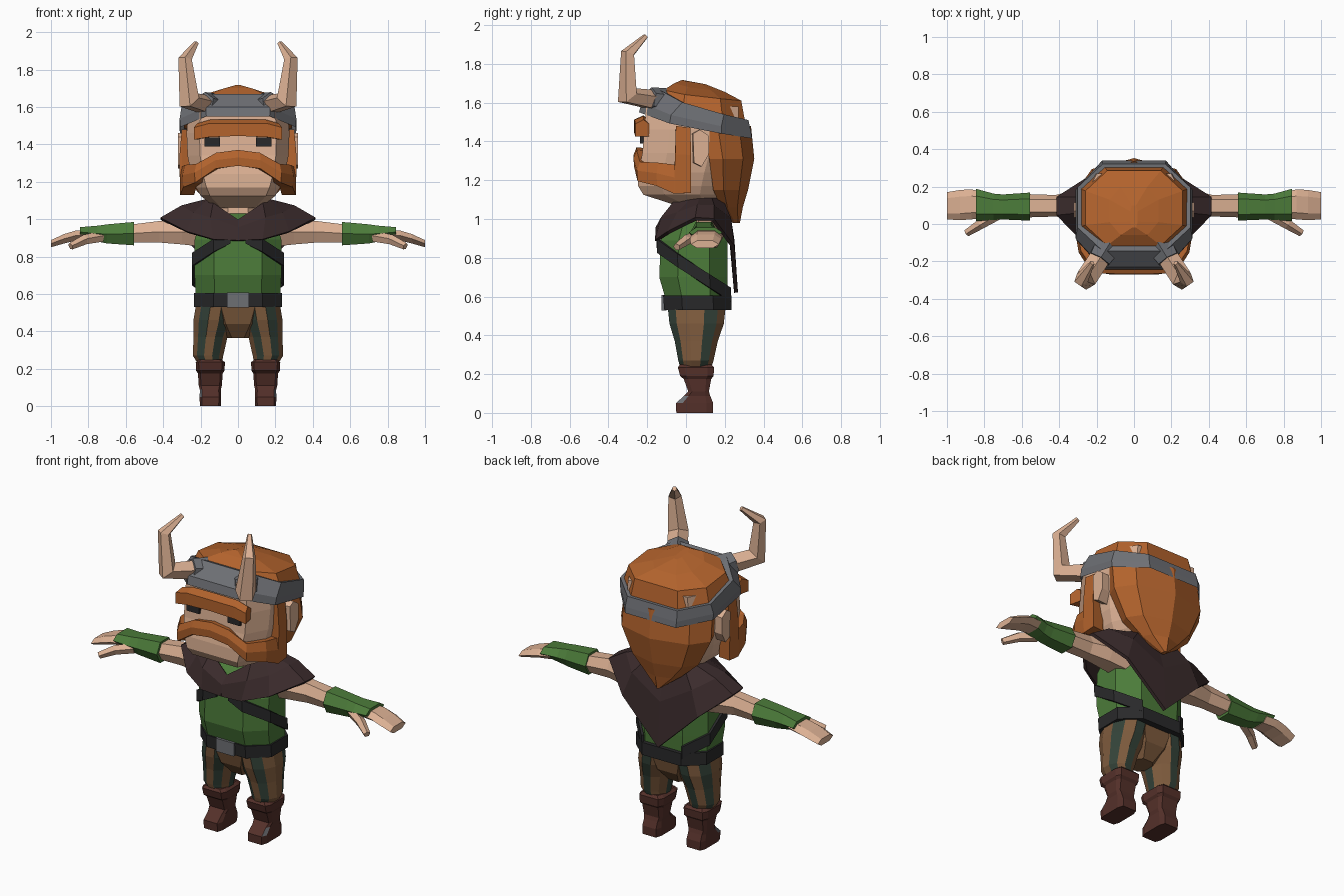
import bpy, bmesh, math
from mathutils import Vector

# Flat colours
COLOURS = {
    "orange_hair": (0.45, 0.125, 0.026), "skin": (0.72, 0.44, 0.295),
    "grey_metal": (0.155, 0.16, 0.175), "dark_green": (0.034, 0.056, 0.041),
    "pants_brown": (0.21, 0.105, 0.047), "tunic_green": (0.072, 0.2, 0.042),
    "black_leather": (0.022, 0.022, 0.023), "scarf_brown": (0.043, 0.024, 0.025),
    "boot_brown": (0.09, 0.03, 0.023),
}
MATS = {}
for key, col in COLOURS.items():
    MATS[key] = bpy.data.materials.new(key)
    MATS[key].diffuse_color = (*col, 1)


def loft(name, rings, mats, caps=(True, True), closed=True, mirror=False, rule=None, thick=0):
    """Skin consecutive rings of points; rule(face, column, row) picks the material slot."""
    bm = bmesh.new()
    vs = [[bm.verts.new(p) for p in r] for r in rings]
    n = len(vs[0])
    for r in range(len(vs) - 1):
        for i in range(n if closed else n - 1):
            j = (i + 1) % n
            f = bm.faces.new((vs[r][i], vs[r][j], vs[r + 1][j], vs[r + 1][i]))
            if rule:
                f.material_index = rule(f, i, r)
    if closed and caps[0]:
        bm.faces.new(vs[0])
    if closed and caps[1]:
        bm.faces.new(vs[-1])
    bmesh.ops.recalc_face_normals(bm, faces=bm.faces)
    me = bpy.data.meshes.new(name)
    bm.to_mesh(me)
    bm.free()
    for m in mats.split():
        me.materials.append(MATS[m])
    ob = bpy.data.objects.new(name, me)
    bpy.context.collection.objects.link(ob)
    if thick:
        s = ob.modifiers.new("Thickness", "SOLIDIFY")
        s.thickness, s.offset = thick, 0
    if mirror:
        ob.modifiers.new("Mirror", "MIRROR")
    return ob


def octo(rx, yf, yb, zf, zb=None, cx=0, kx=0.55, ky=0.27):
    """Chamfered rectangle seen from above; height runs from zf in front to zb behind."""
    d, zb = yb - yf, zf if zb is None else zb
    pts = [(kx, yf), (1, yf + ky * d), (1, yb - ky * d), (kx, yb)]
    pts += [(-x, y) for x, y in reversed(pts)]
    return [(cx + x * rx, y, zf + (zb - zf) * ((y - yf) / d) ** 0.65) for x, y in pts]


def oval(cx, rx, yf, yb, z, n=12):
    a = [2 * math.pi * (i + 0.5) / n for i in range(n)]
    return [(cx + rx * math.cos(t), (yf + yb) / 2 + (yb - yf) / 2 * math.sin(t), z) for t in a]


def limb(x, y0, y1, z0, z1):
    """Six-sided cross-section facing along x."""
    m, h = (y0 + y1) / 2, (y1 - y0) * 0.28
    zm = (z0 + z1) / 2
    return [(x, y0, zm), (x, m - h, z1), (x, m + h, z1), (x, y1, zm), (x, m + h, z0), (x, m - h, z0)]


def tube(name, pts, radii, mat, sides=5):
    pts = [Vector(p) for p in pts]
    rings = []
    for i, p in enumerate(pts):
        t = (pts[min(i + 1, len(pts) - 1)] - pts[max(i - 1, 0)]).normalized()
        u = t.cross(Vector((0.8, 0.6, 0))).normalized()
        v = t.cross(u)
        a = [2 * math.pi * k / sides for k in range(sides)]
        rings.append([p + radii[i] * (math.cos(k) * u + math.sin(k) * v) for k in a])
    return loft(name, rings, mat, mirror=True)


def box(name, x0, x1, y0, y1, z0, z1, mat, mirror=False):
    ring = lambda z: [(x0, y0, z), (x1, y0, z), (x1, y1, z), (x0, y1, z)]
    return loft(name, [ring(z0), ring(z1)], mat, mirror=mirror)


# Torso, belt and buckle
loft("tunic", [octo(*r) for r in (
    (0.225, -0.10, 0.21, 0.57), (0.232, -0.138, 0.215, 0.70), (0.232, -0.13, 0.215, 0.89),
    (0.2, -0.09, 0.2, 0.99), (0.12, -0.03, 0.17, 1.03))], "tunic_green")
loft("belt", [octo(0.236, -0.112, 0.235, 0.53), octo(0.236, -0.118, 0.235, 0.605)], "black_leather")
box("buckle", -0.06, 0.06, -0.126, -0.1, 0.528, 0.607, "grey_metal")

# Straps running from the chest around the sides to the back
strap = [(0.04, -0.145, 0.905), (0.128, -0.143, 0.86), (0.24, -0.04, 0.785),
         (0.24, 0.12, 0.68), (0.13, 0.228, 0.61)]
loft("strap", [[(x, y, z - 0.035), (x, y, z + 0.035)] for x, y, z in strap],
     "black_leather", closed=False, mirror=True, thick=0.014)

# Striped trousers
loft("trouser_leg", [oval(*r) for r in (
    (0.115, 0.112, -0.1, 0.21, 0.55), (0.13, 0.112, -0.09, 0.2, 0.46),
    (0.147, 0.094, -0.062, 0.168, 0.37), (0.16, 0.084, -0.043, 0.145, 0.27),
    (0.15, 0.066, -0.03, 0.13, 0.225))], "pants_brown dark_green", mirror=True,
    rule=lambda f, i, r: int(i in (0, 2, 5, 7, 9)))
loft("trouser_seat", [octo(0.06, -0.01, 0.12, 0.365), octo(0.12, -0.07, 0.18, 0.44),
                      octo(0.17, -0.095, 0.2, 0.54)], "pants_brown")

# Boots with a metal toe plate
loft("boot", [octo(rx, yf, yb, z, cx=0.148, kx=0.8, ky=0.18) for rx, yf, yb, z in (
    (0.056, -0.05, 0.14, 0), (0.057, -0.052, 0.14, 0.05), (0.056, -0.01, 0.125, 0.088),
    (0.062, 0.012, 0.118, 0.11), (0.066, -0.012, 0.13, 0.175), (0.076, -0.03, 0.142, 0.19),
    (0.078, -0.042, 0.145, 0.235), (0.06, -0.03, 0.13, 0.25))],
    "boot_brown grey_metal scarf_brown", mirror=True,
    rule=lambda f, i, r: 1 if r == 1 and i == 0 else 0)

# Arms, bracers, hands and thumbs
loft("arm", [limb(*r) for r in (
    (0.17, 0.02, 0.2, 0.85, 1.0), (0.3, 0.025, 0.185, 0.865, 1.0),
    (0.42, 0.04, 0.155, 0.875, 0.99), (0.58, 0.035, 0.16, 0.875, 0.97))], "skin", mirror=True)
loft("bracer", [limb(*r) for r in (
    (0.555, 0.018, 0.168, 0.86, 0.985), (0.7, 0.024, 0.158, 0.87, 0.972),
    (0.75, 0.022, 0.162, 0.88, 0.965), (0.845, 0.015, 0.188, 0.905, 0.957))],
    "tunic_green", mirror=True)
loft("hand", [limb(*r) for r in (
    (0.8, 0.03, 0.17, 0.89, 0.945), (0.87, 0.025, 0.185, 0.885, 0.938),
    (0.93, 0.02, 0.182, 0.87, 0.92), (1.0, 0.025, 0.17, 0.85, 0.888))], "skin", mirror=True)
tube("thumb", [(0.73, 0.05, 0.905), (0.82, 0.0, 0.89), (0.895, -0.048, 0.855)],
     (0.03, 0.028, 0.02), "skin")

# Neck and pointed shoulder scarf: (neckline, hem) pairs from front centre to back centre
loft("neck", [octo(0.1, -0.03, 0.15, 0.97), octo(0.095, -0.02, 0.14, 1.12)], "skin")
scarf = [((0, -0.1, 0.99), (0, -0.15, 0.885)), ((0.13, -0.06, 1.08), (0.13, -0.15, 0.89)),
         ((0.165, 0.02, 1.09), (0.27, -0.09, 0.93)), ((0.16, 0.07, 1.1), (0.41, 0.05, 1.0)),
         ((0.16, 0.13, 1.1), (0.41, 0.14, 0.995)), ((0.12, 0.18, 1.1), (0.25, 0.24, 0.86)),
         ((0, 0.18, 1.09), (0, 0.258, 0.62))]
rows = []
for top, hem in scarf:
    a, b = Vector(top), Vector(hem)
    mid = a.lerp(b, 0.45)
    out = Vector((mid.x, mid.y - 0.06, 0)).normalized() * 0.025
    rows.append([a, mid + out + Vector((0, 0, 0.01)), b])
loft("scarf", rows, "scarf_brown", closed=False, mirror=True, thick=0.02)

# Head and ears
loft("head", [octo(*r, kx=0.75) for r in (
    (0.12, -0.02, 0.15, 1.06), (0.2, -0.22, 0.18, 1.125), (0.225, -0.247, 0.2, 1.17),
    (0.25, -0.245, 0.22, 1.24), (0.27, -0.225, 0.25, 1.34), (0.275, -0.215, 0.27, 1.46),
    (0.265, -0.205, 0.27, 1.58))], "skin")
ear = [(0.03, 1.44), (0.065, 1.46), (0.11, 1.43), (0.11, 1.33), (0.075, 1.27), (0.035, 1.29)]
loft("ear", [[(0.25, y, z) for y, z in ear], [(0.322, y + 0.006, z) for y, z in ear]],
     "skin", mirror=True)

# Eyes and brow
box("eye", 0.095, 0.178, -0.236, -0.2, 1.388, 1.437, "black_leather", mirror=True)
brow = [(0, 1.445, 1.512), (0.16, 1.438, 1.51), (0.235, 1.425, 1.49)]
loft("brow", [[(x, -0.268 + 0.12 * x * x, lo), (x, -0.268 + 0.12 * x * x, hi),
               (x * 0.93, -0.22, hi + 0.022), (x * 0.93, -0.19, hi), (x * 0.93, -0.19, lo)]
              for x, lo, hi in brow], "orange_hair", caps=(False, True), mirror=True)

# Moustache running into the side whiskers
beard = [(0, -0.268, 1.36, 1.285), (0.12, -0.268, 1.345, 1.27), (0.23, -0.25, 1.285, 1.195),
         (0.293, -0.15, 1.28, 1.17), (0.308, -0.06, 1.27, 1.13), (0.31, -0.055, 1.47, 1.13),
         (0.308, 0.025, 1.46, 1.135)]
loft("beard", [[(x, y, lo), (x * 1.01, y * 1.01, lo * 0.4 + hi * 0.6), (x * 0.97, y * 0.95, hi + 0.01),
                (x * 0.8, y * 0.78, hi + 0.005), (x * 0.76, y * 0.78, lo)]
               for x, y, hi, lo in beard], "orange_hair", caps=(False, True), mirror=True)

# Hair: crown above the band and a pointed fall behind
loft("hair_crown", [octo(0.29, -0.13, 0.305, 1.6, 1.46), octo(0.285, -0.13, 0.305, 1.65, 1.5),
                    octo(0.26, -0.115, 0.285, 1.665, 1.61),
                    octo(0.13, -0.06, 0.2, 1.7, 1.655), octo(0.02, -0.02, 0.1, 1.717, 1.695)],
     "orange_hair")


def fall(rx, yf, yb, z):
    return [(rx * a, yf + (yb - yf) * b, z) for a, b in
            ((-0.9, 0), (-1, 0.3), (-0.75, 0.75), (0, 1), (0.75, 0.75), (1, 0.3), (0.9, 0))]


loft("hair_back", [fall(*r) for r in (
    (0.292, 0.09, 0.335, 1.48), (0.3, 0.12, 0.352, 1.31), (0.22, 0.14, 0.32, 1.15),
    (0.12, 0.18, 0.293, 1.06), (0.012, 0.24, 0.278, 0.98))], "orange_hair")

# Metal headband, higher in front
loft("headband", [octo(0.308, -0.242, 0.34, 1.55, 1.415), octo(0.312, -0.23, 0.335, 1.6, 1.45),
                  octo(0.302, -0.145, 0.322, 1.67, 1.51), octo(0.275, -0.115, 0.295, 1.66, 1.51)],
     "grey_metal", caps=(False, False))

# Horns
tube("horn_socket", [(0.13, -0.1, 1.59), (0.185, -0.19, 1.615)], (0.085, 0.066), "grey_metal", 6)
tube("horn", [(0.15, -0.13, 1.605), (0.262, -0.3, 1.635), (0.283, -0.298, 1.855), (0.223, -0.208, 1.942)],
     (0.058, 0.06, 0.038, 0.014), "skin")
